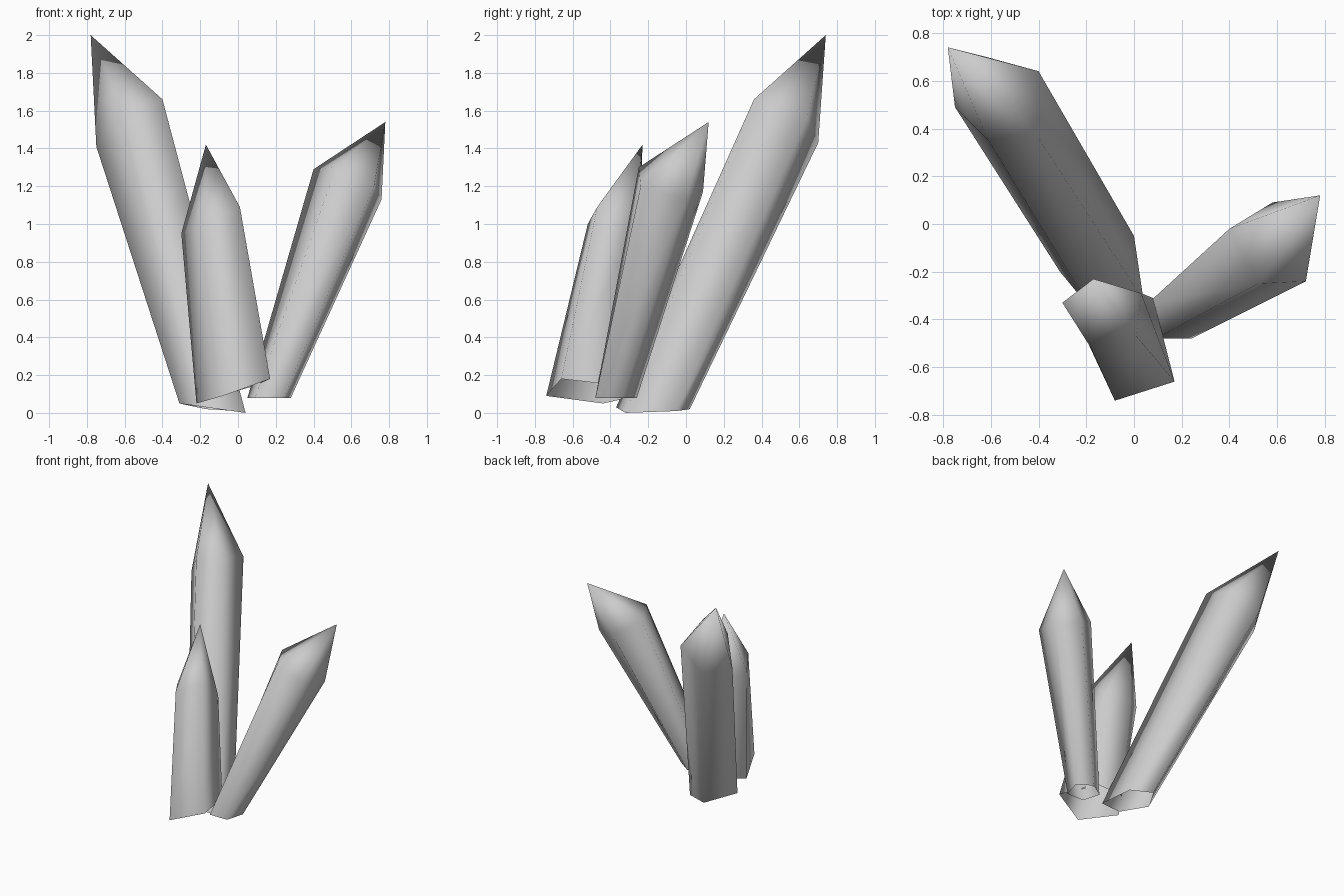
import bpy
import bmesh
from mathutils import Vector

default_cube = bpy.data.objects.get("Cube")
if default_cube:
    bpy.data.objects.remove(default_cube, do_unlink=True)

# One plain grey mineral colour for every crystal
grey = (0.6, 0.6, 0.6, 1.0)
crystal_grey = bpy.data.materials.new("crystal_grey")
crystal_grey.use_nodes = True
crystal_grey.diffuse_color = grey
for node in crystal_grey.node_tree.nodes:
    if node.type == 'BSDF_PRINCIPLED':
        node.inputs["Base Color"].default_value = grey


def add_crystal(name, base, shoulder, tip):
    """Five-sided hollow shell from base ring to shoulder ring, closed by a pointed tip.

    Rings run anticlockwise seen from above, so all faces point outwards.
    """
    bm = bmesh.new()
    base_ring = [bm.verts.new(Vector(point)) for point in base]
    shoulder_ring = [bm.verts.new(Vector(point)) for point in shoulder]
    apex = bm.verts.new(Vector(tip))
    count = len(base_ring)

    # Long sides and the tip facets above them; the foot stays open
    for i in range(count):
        j = (i + 1) % count
        bm.faces.new((base_ring[i], base_ring[j], shoulder_ring[j], shoulder_ring[i]))
        bm.faces.new((shoulder_ring[i], shoulder_ring[j], apex))
    for face in bm.faces:
        face.smooth = True

    mesh = bpy.data.meshes.new(name)
    bm.to_mesh(mesh)
    bm.free()
    mesh.materials.append(crystal_grey)
    crystal = bpy.data.objects.new(name, mesh)
    bpy.context.scene.collection.objects.link(crystal)
    return crystal


# Tall crystal leaning to the back
add_crystal(
    "tall_crystal",
    base=[(-.17, -.37, .03), (.04, -.32, 0), (0, -.05, .01), (-.17, .02, .02), (-.31, -.2, .05)],
    shoulder=[(-.61, .35, 1.6), (-.4, .36, 1.66), (-.4, .64, 1.56), (-.62, .7, 1.43), (-.75, .49, 1.41)],
    tip=(-.78, .74, 2),
)

# Side crystal, narrow at the foot and wider at the shoulder
add_crystal(
    "side_crystal",
    base=[(.09, -.48, .08), (.24, -.48, .08), (.28, -.34, .08), (.17, -.26, .08), (.05, -.34, .08)],
    shoulder=[(.52, -.25, 1.3), (.72, -.24, 1.2), (.76, 0, 1.13), (.58, .09, 1.17), (.4, -.02, 1.29)],
    tip=(.78, .12, 1.54),
)

# Short crystal at the front, with a slanting foot
add_crystal(
    "front_crystal",
    base=[(-.08, -.74, .09), (.17, -.66, .18), (.08, -.31, .14), (-.1, -.26, .09), (-.22, -.44, .05)],
    shoulder=[(-.18, -.52, 1), (.01, -.47, 1.09), (.03, -.29, .93), (-.18, -.25, .9), (-.3, -.33, .95)],
    tip=(-.17, -.23, 1.42),
)
